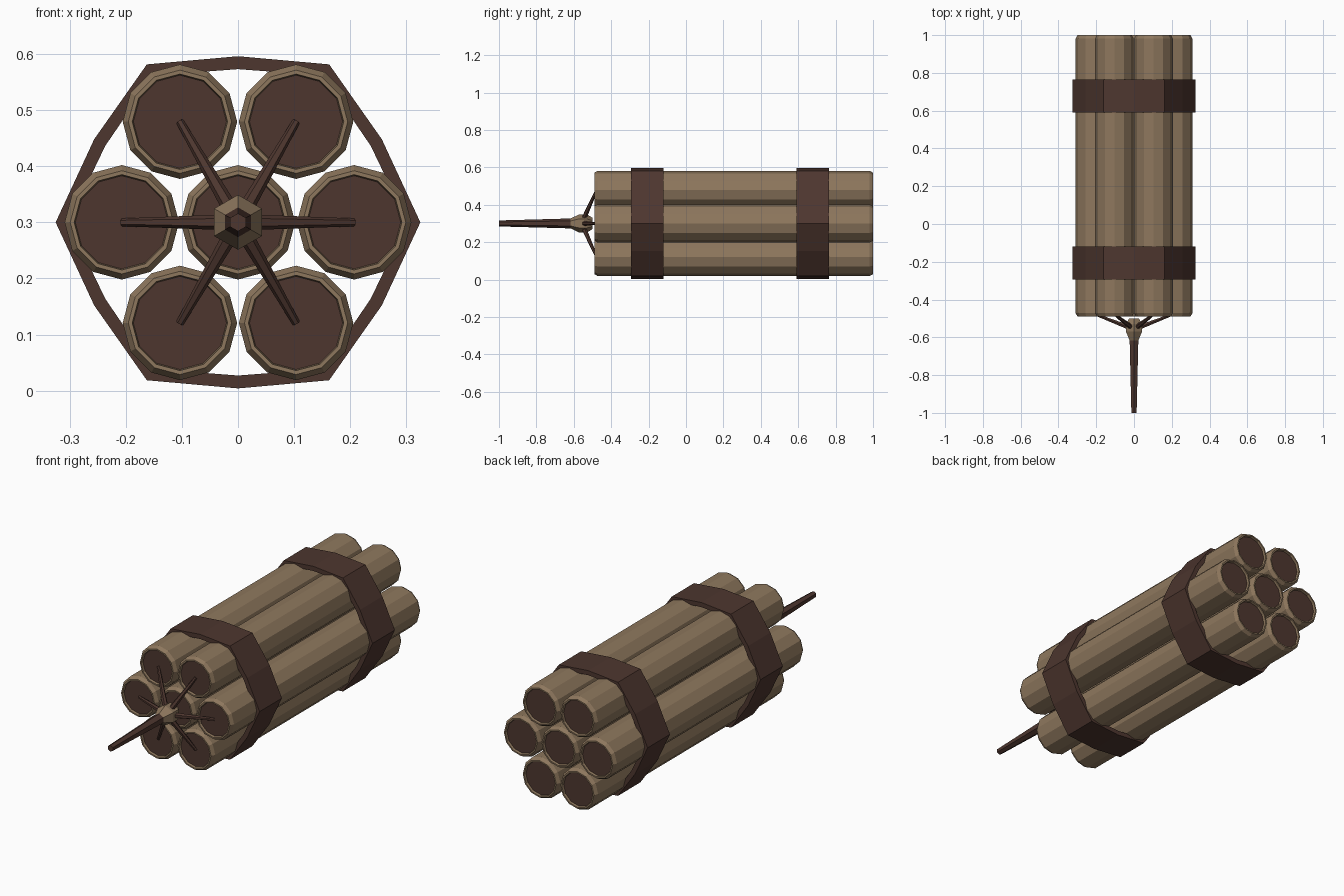
import bpy, bmesh, math
from mathutils import Matrix, Vector

cube = bpy.data.objects.get("Cube")
if cube:
    bpy.data.objects.remove(cube, do_unlink=True)

MID = 0.3      # height of the bundle axis
RING = 0.207   # distance of the outer sticks from the axis
FRONT, BACK = -0.49, 1.0


def make_material(name, rgb):
    m = bpy.data.materials.new(name)
    m.use_nodes = True
    m.diffuse_color = (*rgb, 1)
    m.node_tree.nodes["Principled BSDF"].inputs["Base Color"].default_value = (*rgb, 1)
    return m


tan = make_material("tan paper", (0.27, 0.185, 0.11))
brown = make_material("dark brown", (0.075, 0.037, 0.028))


def loft(name, profile, sides, mats, turn=0.0, closed=False, dark_caps=False):
    """Sweep (y, radius) points around the y axis; radius may be a function of the side index."""
    bm = bmesh.new()
    rings = []
    for y, r in profile:
        ring = []
        for i in range(sides):
            a = turn + math.tau * i / sides
            d = r(i) if callable(r) else r
            ring.append(bm.verts.new((d * math.cos(a), y, d * math.sin(a))))
        rings.append(ring)
    pairs = list(zip(rings, rings[1:]))
    if closed:
        pairs.append((rings[-1], rings[0]))
    for a, b in pairs:
        for i in range(sides):
            j = (i + 1) % sides
            bm.faces.new((a[i], a[j], b[j], b[i]))
    if not closed:
        for ring in (rings[0], rings[-1]):
            bm.faces.new(ring).material_index = int(dark_caps)
    bmesh.ops.recalc_face_normals(bm, faces=bm.faces)
    mesh = bpy.data.meshes.new(name)
    bm.to_mesh(mesh)
    bm.free()
    for m in mats:
        mesh.materials.append(m)
    ob = bpy.data.objects.new(name, mesh)
    ob.location.z = MID
    bpy.context.collection.objects.link(ob)
    return ob


# Sticks: chamfered tubes with a slightly sunken dark filling at both ends
end = [(0.012, 0.083), (0.0, 0.085), (0.0, 0.092), (0.018, 0.102)]
stick_profile = [(FRONT + d, r) for d, r in end] + [(BACK - d, r) for d, r in reversed(end)]
centres = [(0, 0)] + [(RING * math.cos(k * math.pi / 3), RING * math.sin(k * math.pi / 3))
                      for k in range(6)]
for n, (x, z) in enumerate(centres):
    stick = loft(f"stick_{n}", stick_profile, 12, [tan, brown], dark_caps=True)
    stick.location = (x, 0, MID + z)

# Straps: six corners over the sticks, shallow bends between them
outer = lambda i: 0.296 if i % 2 else 0.325
inner = lambda i: 0.273 if i % 2 else 0.302
for name, y0, y1 in (("front_strap", -0.295, -0.12), ("back_strap", 0.59, 0.765)):
    loft(name, [(y0, inner), (y0, outer), (y1, outer), (y1, inner)], 12, [brown], closed=True)

# Knot where the fuses meet, and the long main fuse
up = math.pi / 6
loft("fuse_knot", [(-0.62, 0.025), (-0.57, 0.049), (-0.53, 0.049), (-0.5, 0.03)], 6, [tan], turn=up)
loft("main_fuse", [(-1.0, 0.016), (-0.6, 0.027)], 6, [brown], turn=up)

# Short fuses fanning out to the outer sticks
for n, (x, z) in enumerate(centres[1:]):
    out = Vector((x, 0, z)).normalized()
    start = out * 0.02 + Vector((0, -0.55, 0))
    tip = out * RING + Vector((0, FRONT + 0.012, 0))
    along = tip - start
    fuse = loft(f"short_fuse_{n}", [(0, 0.014), (along.length, 0.007)], 6, [brown])
    yaxis = along.normalized()
    xaxis = yaxis.cross(out).normalized()
    zaxis = xaxis.cross(yaxis)
    turn = Matrix((xaxis, yaxis, zaxis)).transposed().to_4x4()
    fuse.matrix_world = Matrix.Translation(start + Vector((0, 0, MID))) @ turn
